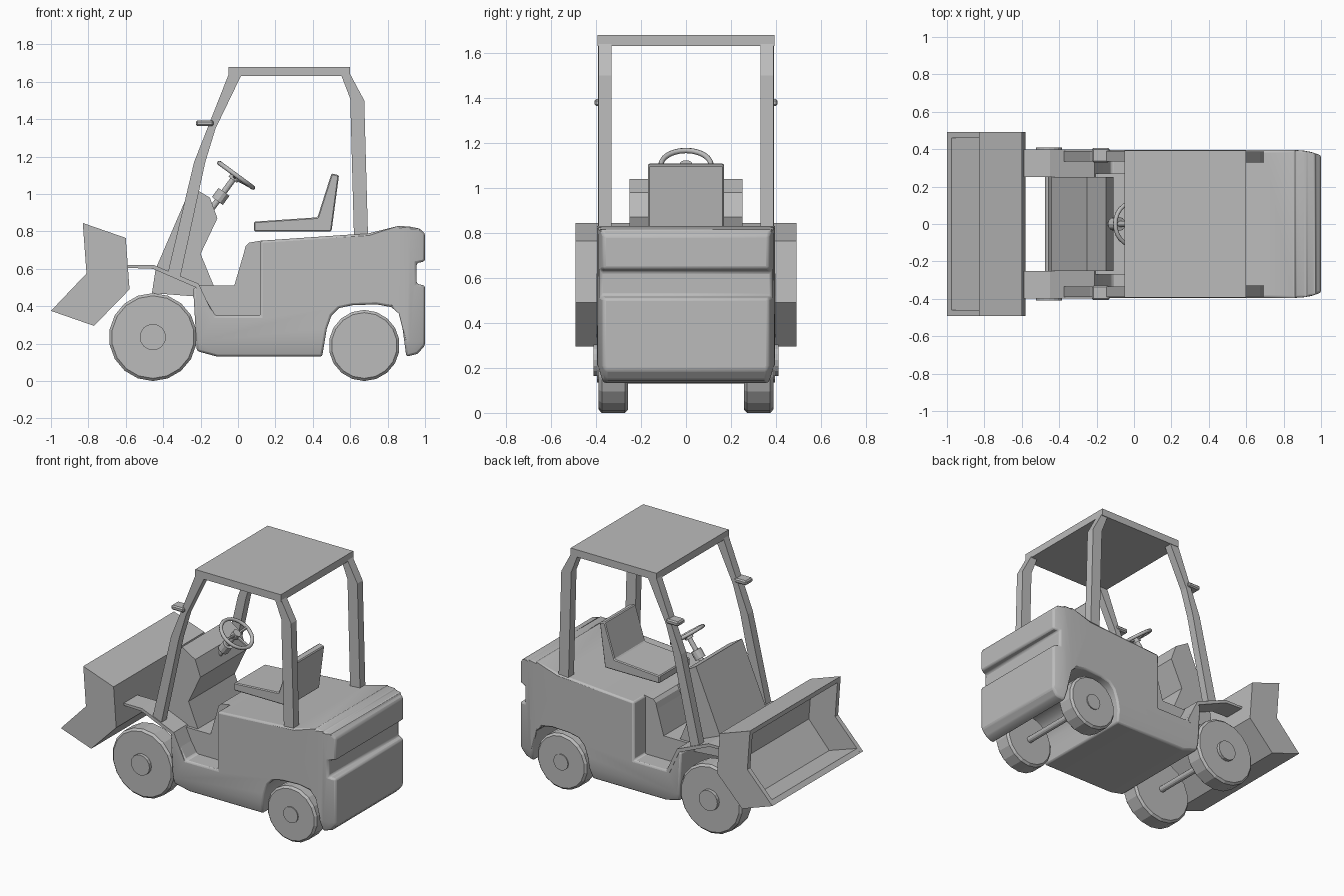
import bpy, bmesh
from math import radians, pi
from mathutils import Vector

if "Cube" in bpy.data.objects:
    bpy.data.objects.remove(bpy.data.objects["Cube"])

GREY = bpy.data.materials.new("plain_grey")
GREY.use_nodes = True
GREY.diffuse_color = (0.5, 0.5, 0.5, 1)
GREY.node_tree.nodes["Principled BSDF"].inputs["Base Color"].default_value = (0.5, 0.5, 0.5, 1)


def finish(name, bm, bevel=0, segments=1, smooth=False):
    bmesh.ops.recalc_face_normals(bm, faces=bm.faces)
    mesh = bpy.data.meshes.new(name)
    bm.to_mesh(mesh)
    bm.free()
    mesh.materials.append(GREY)
    ob = bpy.data.objects.new(name, mesh)
    bpy.context.collection.objects.link(ob)
    if bevel:
        mod = ob.modifiers.new("soft_edges", 'BEVEL')
        mod.width, mod.segments = bevel, segments
        mod.limit_method, mod.angle_limit = 'ANGLE', radians(40)
    if smooth:
        bpy.ops.object.select_all(action='DESELECT')
        ob.select_set(True)
        bpy.context.view_layer.objects.active = ob
        bpy.ops.object.shade_smooth_by_angle(angle=radians(35))
    return ob


def extrude_profile(pts, y0, y1):
    """Side profile in x and z, pulled from y0 to y1."""
    bm = bmesh.new()
    face = bm.faces.new([bm.verts.new((x, y0, z)) for x, z in pts])
    res = bmesh.ops.extrude_face_region(bm, geom=[face])
    verts = [g for g in res["geom"] if isinstance(g, bmesh.types.BMVert)]
    bmesh.ops.translate(bm, verts=verts, vec=(0, y1 - y0, 0))
    return bm


def prism(name, pts, y0, y1, **kw):
    return finish(name, extrude_profile(pts, y0, y1), **kw)


def pair(name, pts, y0, y1, **kw):
    prism("left_side_" + name, pts, y0, y1, **kw)
    prism("right_side_" + name, pts, -y1, -y0, **kw)


def box_pts(x0, x1, z0, z1):
    return [(x0, z0), (x1, z0), (x1, z1), (x0, z1)]


def rod(name, a, b, r, sides=12, bevel=0):
    a, b = Vector(a), Vector(b)
    bm = bmesh.new()
    bmesh.ops.create_cone(bm, cap_ends=True, segments=sides, radius1=r, radius2=r, depth=(b - a).length)
    rot = (b - a).to_track_quat('Z', 'Y').to_matrix()
    bmesh.ops.rotate(bm, verts=bm.verts, matrix=rot)
    bmesh.ops.translate(bm, verts=bm.verts, vec=(a + b) / 2)
    return finish(name, bm, bevel=bevel)


# Main body with rear wheel arch, counterweight groove and open foot step
body = [(-0.22, 0.16), (-0.11, 0.13), (0.45, 0.13), (0.475, 0.28), (0.50, 0.35), (0.54, 0.39),
        (0.61, 0.405), (0.74, 0.41), (0.82, 0.395), (0.86, 0.36), (0.88, 0.28), (0.90, 0.13),
        (0.96, 0.145), (1.0, 0.19), (1.0, 0.51), (0.955, 0.52), (0.955, 0.63), (1.0, 0.64),
        (1.0, 0.79), (0.97, 0.815), (0.92, 0.825), (0.86, 0.83), (0.70, 0.79), (0.12, 0.75),
        (0.12, 0.35), (-0.12, 0.35), (-0.21, 0.50), (-0.24, 0.50)]
bm = extrude_profile(body, -0.395, 0.395)
cuts = [((0, 0, 0.21), (0, 0, 1))] + [((x, 0, 0), (1, 0, 0)) for x in (0.86, 0.92, 0.97)]
for co, no in cuts:
    bmesh.ops.bisect_plane(bm, geom=bm.verts[:] + bm.edges[:] + bm.faces[:], plane_co=co, plane_no=no)
for v in bm.verts:
    if v.co.z < 0.2:
        v.co.y *= 1 - 0.8 * (0.21 - v.co.z)
    if v.co.x > 0.86:
        v.co.y *= 1 - 0.07 * ((v.co.x - 0.86) / 0.14) ** 2
finish("main_body", bm, bevel=0.012, segments=2, smooth=True)

# Centre tunnel between the foot steps, rising to the seat platform
prism("centre_console", [(-0.22, 0.2), (0.2, 0.2), (0.2, 0.754), (0.12, 0.75), (0.06, 0.74), (0.04, 0.72),
                         (0.03, 0.68), (-0.02, 0.51), (-0.22, 0.51)], -0.27, 0.27)

# Dashboard tower
prism("dashboard", [(-0.46, 0.47), (-0.44, 0.60), (-0.25, 1.04), (-0.15, 0.98), (-0.11, 0.87),
                    (-0.20, 0.68), (-0.13, 0.51), (-0.2, 0.45)], -0.25, 0.25)

# Front fenders
pair("front_fender", [(-0.59, 0.62), (-0.45, 0.62), (-0.21, 0.52), (-0.13, 0.35), (-0.15, 0.335),
                      (-0.225, 0.50), (-0.455, 0.60), (-0.59, 0.605)], 0.25, 0.397)

# Roof and its posts
prism("roof", box_pts(-0.05, 0.60, 1.63, 1.68), -0.393, 0.393)
pair("front_post", [(-0.05, 1.64), (-0.235, 1.17), (-0.375, 0.58), (-0.31, 0.55), (-0.175, 1.17),
                    (-0.12, 1.35), (0.02, 1.64)], 0.335, 0.39)
pair("rear_post", [(0.60, 1.64), (0.675, 1.50), (0.695, 0.78), (0.62, 0.775), (0.60, 1.51),
                   (0.55, 1.64)], 0.33, 0.388)

# Lamps on the front posts
pair("lamp", box_pts(-0.225, -0.13, 1.363, 1.394), 0.33, 0.407, bevel=0.008)

# Seat
prism("seat", [(0.085, 0.80), (0.50, 0.80), (0.54, 1.10), (0.50, 1.11), (0.425, 0.875),
               (0.085, 0.852)], -0.168, 0.168, bevel=0.006)

# Wheels, hubs and axles
for label, x, r, hub, out in (("front", -0.455, 0.235, 0.07, 0.41), ("rear", 0.675, 0.19, 0.055, 0.395)):
    for side, s in (("left", 1), ("right", -1)):
        rod(f"{label}_{side}_wheel", (x, s * 0.258, r), (x, s * 0.388, r), r, sides=18, bevel=0.014)
        rod(f"{label}_{side}_hub", (x, s * 0.37, r), (x, s * out, r), hub, sides=16)
    rod(f"{label}_axle", (x, -0.3, r), (x, 0.3, r), 0.022)

# Loading bucket: bent shell closed by two end plates
outer = [(-0.83, 0.845), (-0.60, 0.765), (-0.58, 0.49), (-0.77, 0.295), (-1.0, 0.375)]
inner = [(-0.975, 0.40), (-0.765, 0.33), (-0.61, 0.505), (-0.63, 0.745), (-0.828, 0.812)]
prism("bucket_shell", outer + inner, -0.492, 0.492)
pair("bucket_end", outer + [(-0.81, 0.575)], 0.46, 0.492)

# Steering wheel, spokes and column
centre = Vector((-0.01, 1.10, 0)).xzy
axis = Vector((0.59, 0, 0.807))
slope = Vector((0.807, 0, -0.59))
across = Vector((0, 1, 0))
bpy.ops.mesh.primitive_torus_add(major_radius=0.112, minor_radius=0.012, major_segments=24,
                                 minor_segments=8, location=centre)
rim = bpy.context.object
rim.name = "steering_rim"
rim.rotation_euler = (0, pi / 2 - radians(53.8), 0)
rim.data.materials.append(GREY)
bpy.ops.object.shade_smooth_by_angle(angle=radians(50))
hub = centre - axis * 0.015
for i, d in enumerate((across, -across, slope)):
    rod(f"steering_spoke_{i + 1}", hub, centre + d * 0.11, 0.01, sides=6)
rod("steering_hub", centre - axis * 0.03, centre + axis * 0.008, 0.028)
rod("steering_column", centre, centre - axis * 0.25, 0.016)
rod("column_collar", centre - axis * 0.11, centre - axis * 0.17, 0.036)
